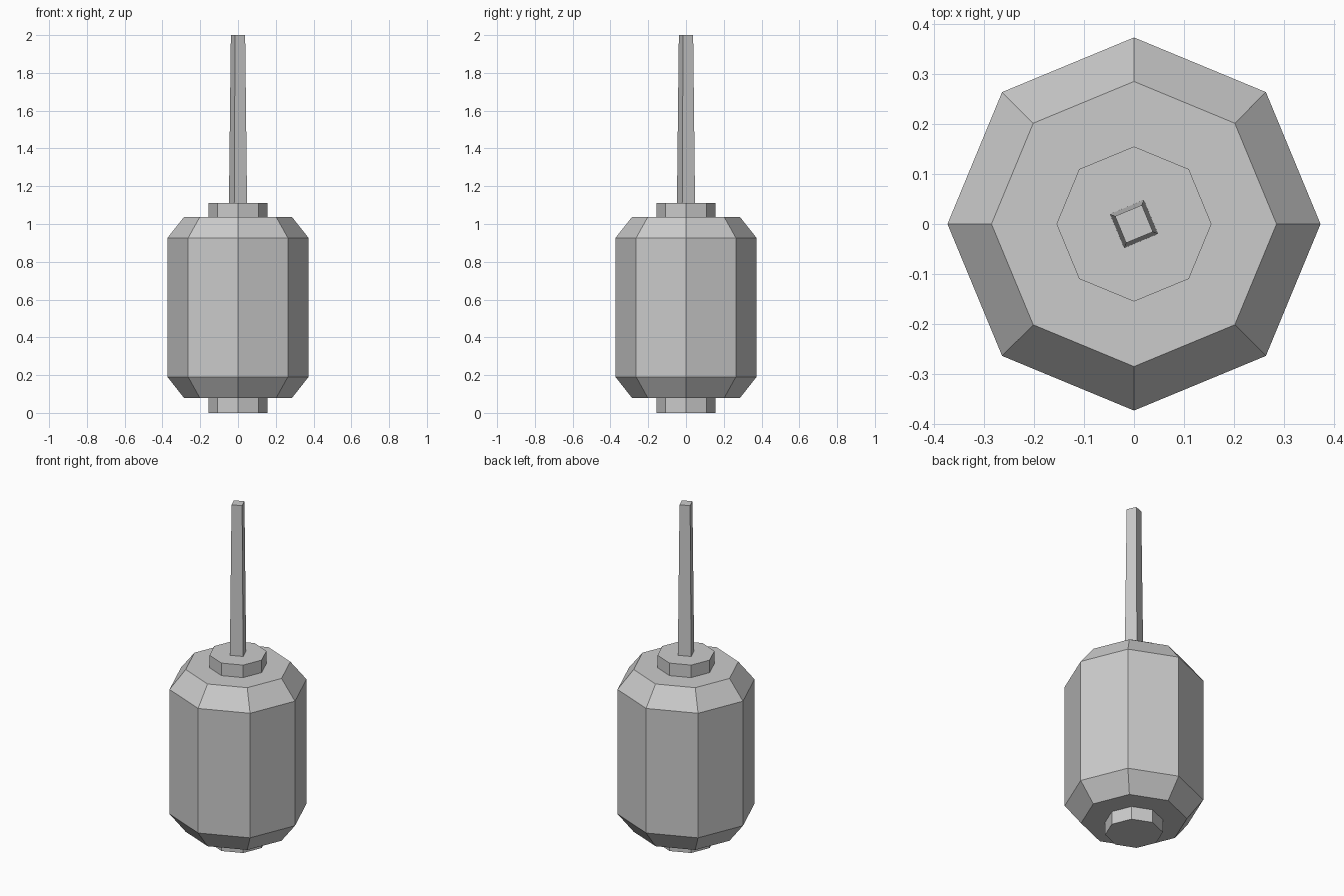
import bpy, bmesh
from math import cos, sin, radians, tau

if "Cube" in bpy.data.objects:
    bpy.data.objects.remove(bpy.data.objects["Cube"])


def lathe(name, profile, sides, turn=0.0):
    """Closed, flat-faced solid from (radius, z) rings listed bottom to top."""
    bm = bmesh.new()
    rings = [[bm.verts.new((r * cos(turn + tau * i / sides),
                            r * sin(turn + tau * i / sides), z))
              for i in range(sides)] for r, z in profile]
    for low, high in zip(rings, rings[1:]):
        for i in range(sides):
            j = (i + 1) % sides
            bm.faces.new((low[i], low[j], high[j], high[i]))
    bm.faces.new(rings[0][::-1])
    bm.faces.new(rings[-1])
    mesh = bpy.data.meshes.new(name)
    bm.to_mesh(mesh)
    bm.free()
    obj = bpy.data.objects.new(name, mesh)
    bpy.context.collection.objects.link(obj)
    return obj


# Octagonal body with chamfered ends
lathe("body", [(0.285, 0.078), (0.373, 0.19), (0.373, 0.927), (0.285, 1.038)], 8)

# Small collars seated in the bottom and top of the body
lathe("bottom_collar", [(0.155, 0.0), (0.155, 0.085)], 8)
lathe("top_collar", [(0.155, 1.03), (0.155, 1.112)], 8)

# Slim tapered square rod, twisted off axis
lathe("rod", [(0.052, 1.105), (0.041, 2.0)], 4, radians(67.5))
